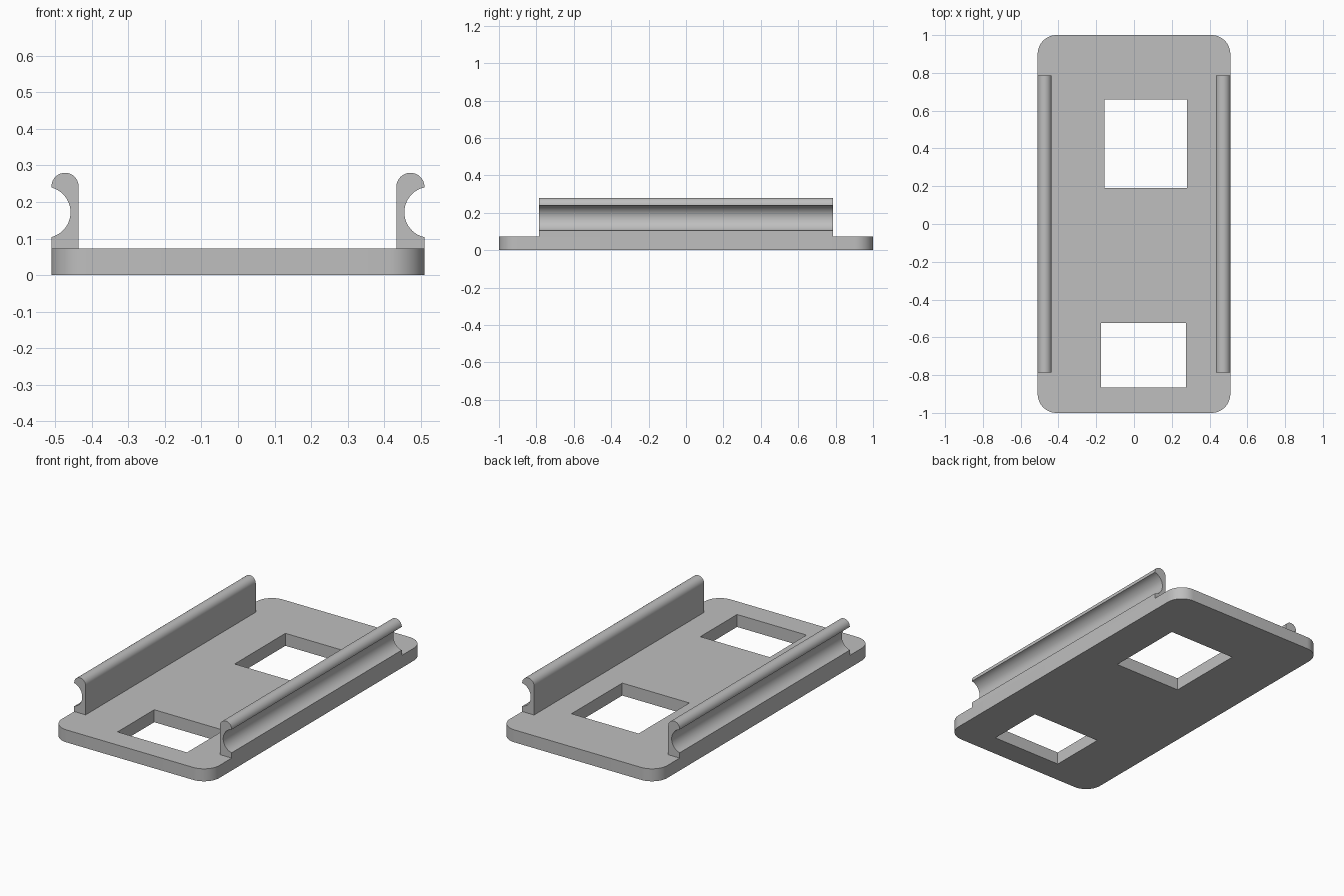
import bpy, bmesh
from math import pi, sin, cos, asin
from mathutils import Matrix, Vector

if "Cube" in bpy.data.objects:
    bpy.data.objects.remove(bpy.data.objects["Cube"], do_unlink=True)

W, L, T = 0.51, 1.0, 0.073          # half width, half length, plate thickness
RAIL_L, RAIL_TOP = 0.787, 0.28      # rail half length, rail height

grey = bpy.data.materials.new("plain grey")
grey.use_nodes = True
grey.diffuse_color = (0.52, 0.52, 0.52, 1)
grey.node_tree.nodes["Principled BSDF"].inputs["Base Color"].default_value = (0.52, 0.52, 0.52, 1)


def arc(cx, cy, r, a0, a1, n):
    return [(cx + r * cos(a0 + (a1 - a0) * i / n), cy + r * sin(a0 + (a1 - a0) * i / n))
            for i in range(n + 1)]


def extruded(name, loops, depth, matrix):
    """Fill an outline with optional hole loops, extrude it and place it."""
    bm = bmesh.new()
    for loop in loops:
        vs = [bm.verts.new((x, y, 0)) for x, y in loop]
        for a, b in zip(vs, vs[1:] + vs[:1]):
            bm.edges.new((a, b))
    bmesh.ops.triangle_fill(bm, edges=bm.edges[:], use_beauty=True)
    ext = bmesh.ops.extrude_face_region(bm, geom=bm.faces[:])
    bmesh.ops.translate(bm, verts=[g for g in ext["geom"] if isinstance(g, bmesh.types.BMVert)],
                        vec=(0, 0, depth))
    bm.transform(matrix)
    bmesh.ops.recalc_face_normals(bm, faces=bm.faces[:])
    me = bpy.data.meshes.new(name)
    bm.to_mesh(me)
    bm.free()
    me.materials.append(grey)
    ob = bpy.data.objects.new(name, me)
    bpy.context.collection.objects.link(ob)
    bpy.ops.object.select_all(action="DESELECT")
    ob.select_set(True)
    bpy.context.view_layer.objects.active = ob
    bpy.ops.object.shade_smooth_by_angle(angle=pi / 6)
    return ob


def rectangle(x0, x1, y0, y1):
    return [(x0, y0), (x1, y0), (x1, y1), (x0, y1)]


# Base plate with rounded corners and two rectangular openings
R = 0.1
outline = []
for k, (sx, sy) in enumerate([(1, 1), (-1, 1), (-1, -1), (1, -1)]):
    outline += arc(sx * (W - R), sy * (L - R), R, k * pi / 2, (k + 1) * pi / 2, 12)
extruded("base_plate",
         [outline, rectangle(-0.155, 0.28, 0.19, 0.66), rectangle(-0.175, 0.275, -0.865, -0.525)],
         T, Matrix.Identity(4))

# Side rails: rounded top, concave groove along the outer face
GROOVE_Z, GROOVE_R, HALF = 0.172, 0.07, 0.068
a = asin(HALF / GROOVE_R)


def rail(name, side, inner, depth):
    cap = (W - inner) / 2
    groove_x = W - depth + GROOVE_R
    groove = arc(groove_x, GROOVE_Z, GROOVE_R, pi + a, pi - a, 20)
    groove[0], groove[-1] = (W, groove[0][1]), (W, groove[-1][1])
    profile = [(inner, T), (W, T)] + groove
    profile += arc(W - cap, RAIL_TOP - cap, cap, 0.05, pi, 16)
    # Profile x, z axes become world x, z; extrusion runs along y
    place = Matrix(((side, 0, 0, 0), (0, 0, 1, -RAIL_L), (0, 1, 0, 0), (0, 0, 0, 1)))
    return extruded(name, [profile], 2 * RAIL_L, place)


rail("left_rail", 1, 0.433, 0.055)
rail("right_rail", -1, 0.436, 0.052)
